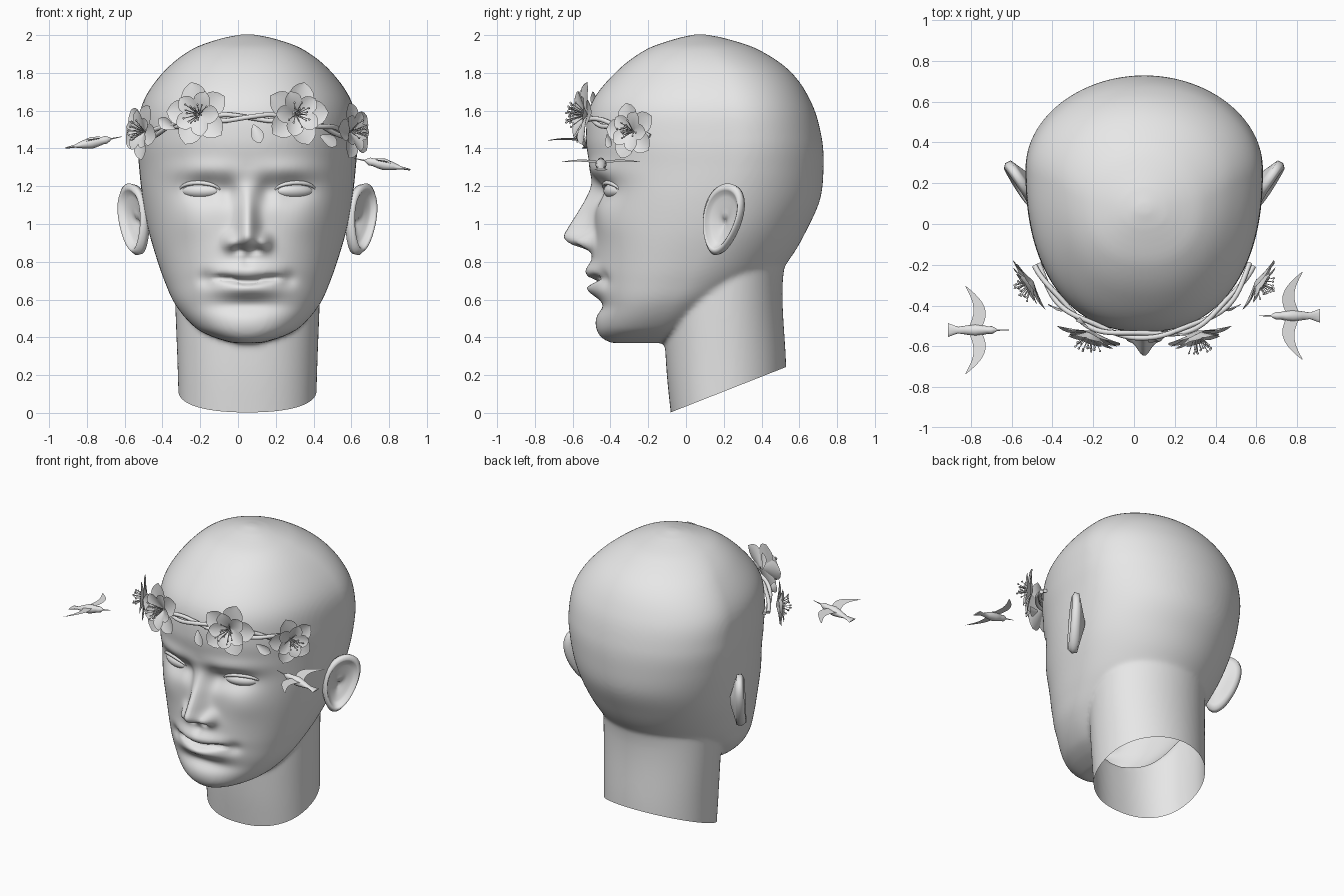
import bpy, bmesh, math, random
from mathutils import Matrix, Vector

random.seed(4)
if "Cube" in bpy.data.objects:
    bpy.data.objects.remove(bpy.data.objects["Cube"])

CX = 0.05  # the head sits a little to one side
grey = bpy.data.materials.new("clay_grey")
grey.use_nodes = True
grey.diffuse_color = (0.8, 0.8, 0.8, 1)
grey.node_tree.nodes["Principled BSDF"].inputs["Base Color"].default_value = grey.diffuse_color


def finish(name, bm, angle=180):
    bmesh.ops.recalc_face_normals(bm, faces=bm.faces)
    me = bpy.data.meshes.new(name)
    bm.to_mesh(me)
    bm.free()
    ob = bpy.data.objects.new(name, me)
    bpy.context.collection.objects.link(ob)
    me.materials.append(grey)
    bpy.ops.object.select_all(action="DESELECT")
    ob.select_set(True)
    bpy.context.view_layer.objects.active = ob
    bpy.ops.object.shade_smooth_by_angle(angle=math.radians(angle))
    return ob


def apply_mod(ob, kind, **settings):
    mod = ob.modifiers.new(kind.title(), kind)
    for key, value in settings.items():
        setattr(mod, key, value)
    bpy.ops.object.modifier_apply(modifier=mod.name)


def spline(table, z):
    """Smooth interpolation of table rows keyed by their first value."""
    i = max(0, min(len(table) - 2, sum(row[0] <= z for row in table) - 1))
    a, b = table[i], table[i + 1]
    p, n = table[max(i - 1, 0)], table[min(i + 2, len(table) - 1)]
    h = b[0] - a[0]
    t = min(max((z - a[0]) / h, 0), 1)
    out = []
    for k in range(1, len(a)):
        m0 = (b[k] - p[k]) / (b[0] - p[0]) * h
        m1 = (n[k] - a[k]) / (n[0] - a[0]) * h
        out.append((2*t**3 - 3*t*t + 1) * a[k] + (t**3 - 2*t*t + t) * m0
                   + (3*t*t - 2*t**3) * b[k] + (t**3 - t*t) * m1)
    return out


def ring_point(table, z, ang, grow=0.0):
    """Point on an egg-shaped section; angle 0 faces front."""
    front, back, half, mid = spline(table, z)
    s, c = math.sin(ang), math.cos(ang)
    e = 2 / 2.3 if c > 0 else 1
    x = math.copysign(abs(s) ** e, s) * (half + grow)
    y = mid + abs(c) ** e * ((front - grow - mid) if c > 0 else (back + grow - mid))
    return Vector((CX + x, y, z))


def loft(bm, rings):
    loops = [[bm.verts.new(p) for p in ring] for ring in rings]
    for a, b in zip(loops, loops[1:]):
        for i in range(len(a)):
            j = (i + 1) % len(a)
            bm.faces.new((a[i], a[j], b[j], b[i]))
    bm.faces.new(loops[0])
    bm.faces.new(loops[-1])


def grid(bm, nu, nv, func):
    v = [[bm.verts.new(func(i / nu, j / nv)) for j in range(nv + 1)] for i in range(nu + 1)]
    for i in range(nu):
        for j in range(nv):
            bm.faces.new((v[i][j], v[i + 1][j], v[i + 1][j + 1], v[i][j + 1]))


def tube(name, points, radius, taper=False):
    cu = bpy.data.curves.new(name, "CURVE")
    cu.dimensions = "3D"
    cu.bevel_depth, cu.bevel_resolution, cu.use_fill_caps = radius, 2, True
    sp = cu.splines.new("POLY")
    sp.points.add(len(points) - 1)
    for i, (pt, p) in enumerate(zip(sp.points, points)):
        pt.co = (*p, 1)
        pt.radius = 0.25 + 0.75 * math.sin(math.pi * i / (len(points) - 1)) if taper else 1
    sp.use_smooth = True
    cu.materials.append(grey)
    ob = bpy.data.objects.new(name, cu)
    bpy.context.collection.objects.link(ob)


# Head and neck: height, front, back, half width, widest depth
SKULL = [(.37, -.40, -.12, .08, -.25), (.40, -.445, 0, .18, -.2), (.45, -.465, .1, .275, -.15),
         (.57, -.465, .25, .38, -.08), (.70, -.47, .45, .44, 0), (.83, -.48, .56, .485, .08),
         (.97, -.485, .64, .525, .15), (1.13, -.49, .71, .555, .2), (1.29, -.505, .728, .573, .25),
         (1.45, -.53, .72, .582, .27), (1.64, -.50, .665, .555, .25), (1.81, -.365, .55, .44, .2),
         (1.93, -.20, .37, .285, .11), (1.985, -.04, .2, .13, .08), (2.004, .05, .1, .03, .07)]
NECK = [(-.1, -.07, .535, .36, .22), (.25, -.105, .53, .37, .21), (.69, -.12, .512, .385, .2),
        (.95, -.1, .56, .38, .2)]


def rings(table, count):
    lo, hi = table[0][0], table[-1][0]
    return [[ring_point(table, lo + (hi - lo) * k / count, math.tau * i / 96) for i in range(96)]
            for k in range(count + 1)]


bm = bmesh.new()
loft(bm, rings(SKULL, 110))
loft(bm, rings(NECK, 24))
head = finish("head", bm)
apply_mod(head, "REMESH", mode="VOXEL", voxel_size=0.013)
apply_mod(head, "SMOOTH", factor=0.5, iterations=10)

# Facial relief as soft bumps: side offset, height, side spread, height spread, amount
BUMPS = [(.09, .905, .027, .032, .055), (.045, .865, .02, .014, -.03), (.23, 1.285, .13, .04, .022),
         (.22, 1.185, .09, .05, -.05), (.10, 1.17, .035, .05, -.03), (.30, 1.02, .09, .08, .018),
         (0, .75, .16, .10, .025), (0, .75, .12, .03, .035), (0, .655, .11, .028, .04),
         (0, .57, .13, .03, -.03), (0, .47, .13, .05, .012), (.22, .71, .03, .03, -.02),
         (0, .81, .018, .03, -.012)]
NOSE = [(.82, 0, .06), (.86, .03, .06), (.895, .12, .052), (.93, .158, .045), (.98, .138, .04),
        (1.06, .088, .035), (1.14, .04, .036), (1.22, .005, .04), (1.30, 0, .05)]


def relief(x, z):
    d = sum(a * math.exp(-((x - u) / su) ** 2 / 2 - ((z - v) / sv) ** 2 / 2) for u, v, su, sv, a in BUMPS)
    if NOSE[0][0] < z < NOSE[-1][0]:
        height, width = spline(NOSE, z)
        d += height * math.exp(-(x / width) ** 2 / 2)
    line = .705 - .01 * math.cos(x * 20)
    return d - .05 * math.exp(-((z - line) / .011) ** 2 / 2 - (x / .17) ** 6)


bm = bmesh.new()
bm.from_mesh(head.data)
for v in bm.verts:
    fade = min(max((-.1 - v.co.y) / .15, 0), 1)
    if fade and v.co.z > .38:
        v.co.y -= fade * relief(abs(v.co.x - CX), v.co.z)
# Slanted open cut under the neck
bmesh.ops.bisect_plane(bm, geom=bm.verts[:] + bm.edges[:] + bm.faces[:], plane_co=(0, -.08, .003),
                       plane_no=(0, -.24, .61), clear_inner=True)
bm.to_mesh(head.data)
bm.free()
head.data.shade_smooth()

for side, tag in ((-1, "right"), (1, "left")):
    # Eyeball and upper lid
    place = Matrix.Translation((CX + side * .245, -.372, 1.175)) @ Matrix.Rotation(side * .36, 4, "Z")
    bm = bmesh.new()
    bmesh.ops.create_uvsphere(bm, u_segments=32, v_segments=16, radius=1,
                              matrix=place @ Matrix.Diagonal((.112, .055, .043, 1)))
    finish(tag + "_eye", bm)
    arc = [math.pi * i / 16 for i in range(17)]
    tube(tag + "_eyelid", [place @ Vector((.115 * math.cos(a), -.012 - .036 * math.sin(a), .043 * math.sin(a)))
                           for a in arc], .012, True)

    # Ear: dished oval with a raised rim, flaring backwards
    out = Vector((side * .56, .83, 0))
    face = Vector((side * .83, -.56, 0))

    def ear_point(r, t, back=0.0):
        a = math.tau * t
        v = .19 * math.sin(a)
        u = .118 * math.cos(a) * (1 + .22 * math.sin(a)) * r + .2 * v * r
        rim = .028 * math.exp(-((r - .86) / .1) ** 2) - .03 * math.exp(-(r / .55) ** 2)
        rim *= 1 - .3 * math.sin(a)
        w = rim if not back else -.025 - back * (1 - r)
        return Vector((CX + side * .605, .19, 1.025)) + out * u + face * w + Vector((0, 0, v * r))

    radii = [.02, .2, .35, .5, .62, .72, .8, .87, .94, 1]
    bm = bmesh.new()
    loft(bm, [[ear_point(r, i / 40) for i in range(40)] for r in radii]
         + [[ear_point(r, i / 40, .05) for i in range(40)] for r in (.97, .8, .5, .1)])
    finish(tag + "_ear", bm)

# Two vines twisted round the brow
for k in range(2):
    pts = []
    for i in range(61):
        a = -1.02 + 2.04 * i / 60
        tw = a * 9 + k * math.pi
        pts.append(ring_point(SKULL, 1.565 - .1 * a * a + .016 * math.sin(tw), a, .024 + .012 * math.cos(tw)))
    tube(f"vine_{k + 1}", pts, .013)


def aim(loc, normal, spin=0.0):
    q = Vector(normal).to_track_quat("Z", "Y")
    return Matrix.Translation(loc) @ q.to_matrix().to_4x4() @ Matrix.Rotation(spin, 4, "Z")


def petal(bm, mat, length, lift, width=.38):
    def shape(s, t):
        half = width * length * max(math.sin(math.pi * (.06 + .94 * s) ** 1.35), 0) ** .75
        q = 2 * t - 1
        h = lift * length * s * (1.25 - .5 * s) + .09 * length * q * q * math.sin(math.pi * s)
        return mat @ Vector((length * (.04 + .96 * s), half * q, h))
    grid(bm, 8, 6, shape)


def flower(name, loc, normal, size, spin):
    base = aim(loc, normal, spin)
    bm = bmesh.new()
    for count, scale, lift, turn in ((5, 1, .2, 0), (5, .72, .55, .63)):
        for i in range(count):
            petal(bm, base @ Matrix.Rotation(turn + math.tau * i / count, 4, "Z"), size * scale, lift)
    # Stamens with small tips
    for i in range(16):
        lean = random.uniform(.2, .75)
        length = size * random.uniform(.5, .68)
        m = base @ Matrix.Rotation(math.tau * i / 16, 4, "Z") @ Matrix.Rotation(lean, 4, "Y")
        bmesh.ops.create_cone(bm, segments=5, radius1=.0025, radius2=.0018, depth=length, cap_ends=True,
                              matrix=m @ Matrix.Translation((0, 0, length / 2)))
        bmesh.ops.create_icosphere(bm, subdivisions=1, radius=.0065, matrix=m @ Matrix.Translation((0, 0, length)))
    finish(name, bm, 50)


for side, tag in ((-1, "right"), (1, "left")):
    flower(tag + "_front_flower", (CX + side * .255, -.525, 1.58), (side * .3, -1, .1), .175, .3 + side)
    flower(tag + "_side_flower", (CX + side * .545, -.28, 1.49), (side * .85, -.55, .05), .155, .8 + side)

# Leaves along the vine: angle, height, pointing
bm = bmesh.new()
for a, z, spin in ((.03, 1.53, -1.2), (-.5, 1.6, 1.2), (-.62, 1.5, 2.6), (.62, 1.47, -.5), (.2, 1.58, .3)):
    p = ring_point(SKULL, z, a, .03)
    petal(bm, aim(p, (p.x - CX, p.y - .2, 0), spin), .11, .25, .3)
finish("leaves", bm, 50)

# Hummingbirds: distance along body, height radius, width radius
BODY = [(-.14, .004, .034), (-.09, .008, .016), (-.05, .02, .022), (0, .031, .03), (.035, .026, .024),
        (.06, .02, .018), (.08, .021, .019), (.098, .01, .01), (.105, .004, .004), (.165, .0015, .0015)]


def bird(name, loc, side):
    # The beak points toward the head
    m = Matrix.Translation(loc) @ Matrix.Diagonal((-side, 1, 1, 1)) @ Matrix.Rotation(-.2, 4, "Y")
    bm = bmesh.new()
    loft(bm, [[m @ Vector((x, w * math.cos(math.tau * i / 12), h * math.sin(math.tau * i / 12)))
               for i in range(12)] for x, h, w in BODY])
    for s in (-1, 1):
        def wing(u, t):
            chord = .062 * (1 - u ** 2.5) + .004
            lead = .03 + .035 * math.sin(math.pi * u) - .075 * u * u
            return m @ Vector((lead - chord * t, s * (.01 + .205 * u), .012 + .01 * u))
        grid(bm, 12, 4, wing)
    finish(name, bm, 60)


bird("right_bird", (-.775, -.52, 1.43), -1)
bird("left_bird", (.775, -.45, 1.315), 1)
